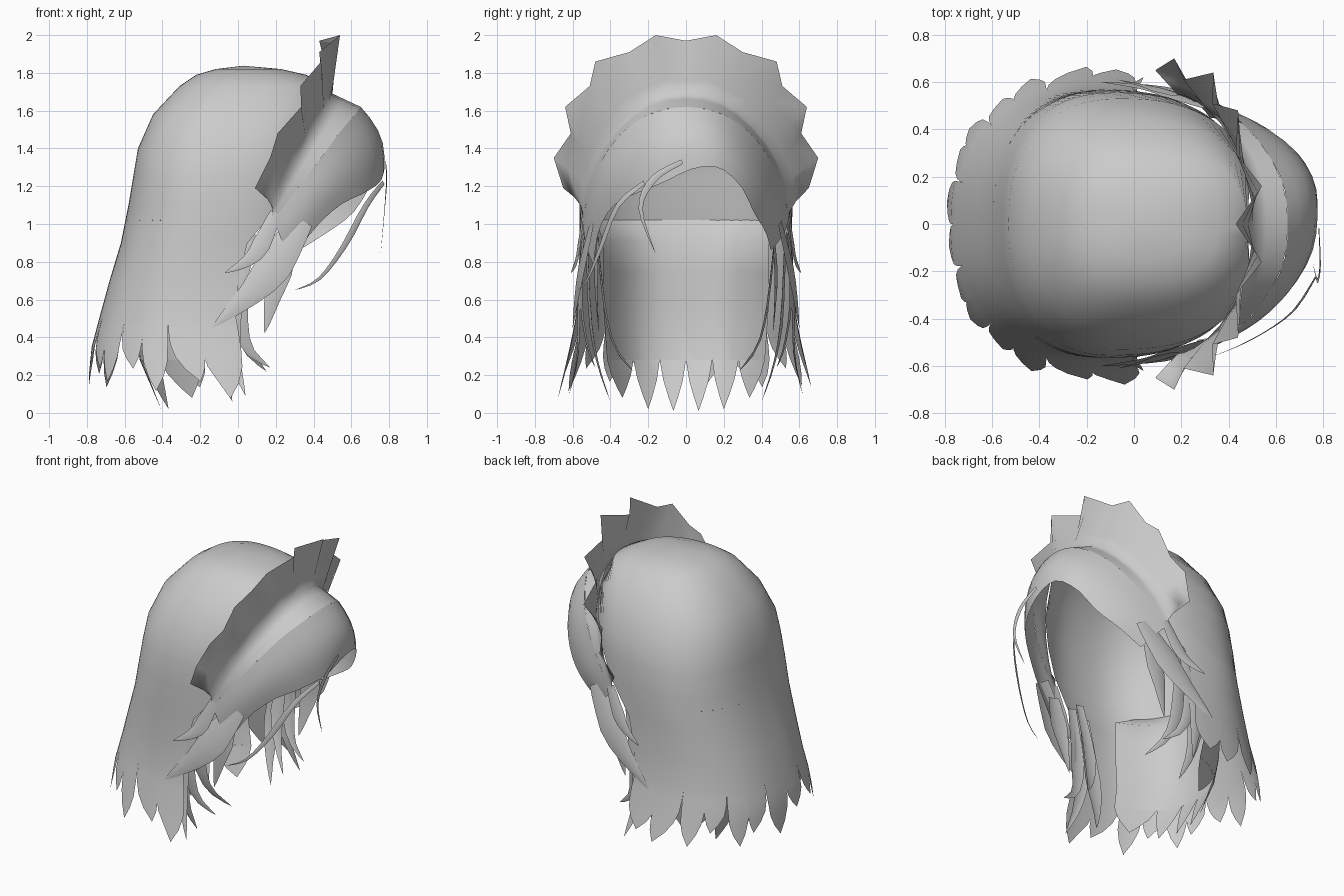
import bpy, bmesh, math
from mathutils import Vector

if "Cube" in bpy.data.objects:
    bpy.data.objects.remove(bpy.data.objects["Cube"])

hair = bpy.data.materials.new("hair grey")
hair.diffuse_color = (0.6, 0.6, 0.6, 1)
hair.use_nodes = True
hair.node_tree.nodes["Principled BSDF"].inputs["Base Color"].default_value = hair.diffuse_color


def finish(name, bm, angle=60):
    bmesh.ops.remove_doubles(bm, verts=bm.verts, dist=0.0005)
    me = bpy.data.meshes.new(name)
    bm.to_mesh(me)
    bm.free()
    ob = bpy.data.objects.new(name, me)
    bpy.context.collection.objects.link(ob)
    me.materials.append(hair)
    bpy.ops.object.select_all(action='DESELECT')
    ob.select_set(True)
    bpy.context.view_layer.objects.active = ob
    bpy.ops.object.shade_smooth_by_angle(angle=math.radians(angle))
    return ob


def loft(bm, rows):
    """Skin a grid of points."""
    grid = [[bm.verts.new(p) for p in r] for r in rows]
    for a, b in zip(grid, grid[1:]):
        for i in range(len(a) - 1):
            bm.faces.new((a[i], b[i], b[i + 1], a[i + 1]))


def along(pts, n):
    """Smooth resampling of a point list (Catmull-Rom)."""
    P = [Vector(p) for p in pts]
    out = []
    for k in range(n):
        s = k / (n - 1) * (len(P) - 1)
        i = min(int(s), len(P) - 2)
        t = s - i
        a, b, c, d = P[max(i - 1, 0)], P[i], P[i + 1], P[min(i + 2, len(P) - 1)]
        out.append(0.5 * (2 * b + (c - a) * t + (2 * a - 5 * b + 4 * c - d) * t * t
                          + (3 * b - a - 3 * c + d) * t ** 3))
    return out


def flip(pts):
    return [(p[0], -p[1], p[2]) for p in pts]


def both(pts):
    """Half profile starting on the centre plane, mirrored to a whole one."""
    return flip(pts[:0:-1]) + [tuple(p) for p in pts]


def strand(bm, pts, width, out=(0, 1, 0), n=9):
    """Flat lock, tapered to a point, lying in the plane facing out."""
    P = along(pts, n)
    rows = []
    for i, p in enumerate(P):
        d = P[min(i + 1, n - 1)] - P[max(i - 1, 0)]
        side = d.cross(Vector(out)).normalized()
        t = i / (n - 1)
        w = width * 0.5 * (0.6 + 1.0 * t if t < 0.4 else (1 - t) / 0.6)
        bulge = Vector(out) * w * 0.25
        rows.append([p - side * w, p + bulge, p + side * w])
    loft(bm, rows)


# ---- Back hair: rows of (z, back x, centre x, front x, half width, cut x)
ROWS = [(0.0, -.80, -.12, .5, .70, .10), (.2, -.79, -.12, .5, .65, .06),
        (.35, -.775, -.12, .5, .615, .02), (.5, -.735, -.12, .5, .585, -.01),
        (.7, -.68, -.12, .5, .57, .0), (.9, -.62, -.12, .5, .565, .05),
        (1.1, -.58, -.1, .5, .565, .22), (1.25, -.555, -.08, .52, .555, .32),
        (1.4, -.53, -.05, .54, .53, .41), (1.58, -.45, -.02, .53, .45, .49),
        (1.73, -.31, .0, .48, .335, .9), (1.79, -.22, .02, .36, .25, .9),
        (1.82, -.12, .03, .23, .16, .9), (1.838, .03, .03, .03, .0, .9)]


def shell(u, z):
    z = max(0, min(z, ROWS[-1][0]))
    i = max(k for k in range(len(ROWS) - 1) if ROWS[k][0] <= z)
    a, b = ROWS[i], ROWS[i + 1]
    t = (z - a[0]) / (b[0] - a[0])
    xb, cx, xf, w, cut = [p + (q - p) * t for p, q in zip(a[1:], b[1:])]
    p = 0.85
    c = (cut - cx) / max(xf - cx, 1e-4)
    c = max(-1, min(1, c))
    th = u * (math.pi - math.acos(math.copysign(abs(c) ** (1 / p), c)))
    co, s = -math.cos(th), math.sin(th)
    x = cx + math.copysign(abs(co) ** p, co) * ((xf - cx) if co > 0 else (cx - xb))
    return Vector((x, math.copysign(abs(s) ** p, s) * w, z))


bm = bmesh.new()
LOW, LOCKS = .5, 14
COLS = LOCKS * 4
levels = [r[0] for r in ROWS if r[0] >= LOW]
loft(bm, [[shell(2 * i / COLS - 1, z) for i in range(COLS + 1)] for z in levels])
# ragged locks hanging from the lower edge
for k in range(LOCKS):
    uc, h = (2 * k + 1) / LOCKS - 1, 1 / LOCKS
    tip = (.07, .18, .12, .2, .09, .15)[(k * 5 + k // 6) % 6] + .07 * (1 - abs(uc))
    lean = (.4, -.5, .2, -.2)[k % 4] * h
    rows = []
    for t, wd in ((0, 1), (.2, 1), (.4, .97), (.6, .85), (.8, .52), (1, .0)):
        z = LOW + (tip - LOW) * t
        rows.append([shell(uc + lean * t * t + h * wd * s, z) for s in (-1, -.5, 0, .5, 1)])
    loft(bm, rows[::-1])
finish("back_hair", bm)

# ---- Inner layer behind the neck, with its own spiky hem
bm = bmesh.new()


def inner(v, z):
    wide = .44 - .07 * max(0, .6 - z)
    x = -.55 + .33 * abs(v) ** 3 + .15 * max(0, .35 - z) / .35
    return Vector((x, v * wide, z))


loft(bm, [[shell(-.5 + i / 16, 1.02) for i in range(17)]]
     + [[inner(i / 8 - 1, z) for i in range(17)] for z in (.91, .75, .6, .45, .28)])
for k, tip in enumerate((.08, .02, .01, .01, .02, .08)):
    vc = (k + .5) / 3 - 1
    loft(bm, [[inner(vc + s * wd / 6, .28 + (tip - .28) * t) for s in (-1, 0, 1)]
              for t, wd in ((0, 1), (.4, .75), (.75, .35), (1, 0))])
finish("inner_hair", bm)

# ---- Fringe: swept from the band edge to an uneven lower edge
EDGE = [(.65, 0, 1.62), (.63, .17, 1.59), (.55, .32, 1.5), (.44, .44, 1.35),
        (.3, .515, 1.17), (.19, .545, 1.02)]
LEFT = [(.775, .03, 1.29), (.765, .17, 1.3), (.7, .29, 1.2), (.61, .36, 1.06),
        (.48, .42, .96), (.32, .45, .86)]
RIGHT = [(.27, -.49, .78), (.4, -.46, .97), (.54, -.38, 1.1), (.66, -.27, 1.16),
         (.75, -.12, 1.22)]
N = 25
top, low = along(both(EDGE), N), along(RIGHT + LEFT, N)
rows = []
for t in (0, .2, .4, .6, .8, 1):
    row = []
    for a, b in zip(top, low):
        p = a.lerp(b, t)
        out = Vector((p.x - .1, p.y, .1)).normalized()
        row.append(p + out * (.045 - .055 * abs(p.y)) * math.sin(math.pi * t))
    rows.append(row)
bm = bmesh.new()
loft(bm, rows)
finish("fringe", bm)

# ---- Headband flaring up into a standing ruffle
BASE = [(.5, 0, 1.69), (.485, .17, 1.66), (.435, .32, 1.55), (.34, .455, 1.385),
        (.245, .53, 1.2), (.18, .55, 1.05)]
RIM = [(.43, 0, 1.97), (.54, .16, 2.0), (.43, .3, 1.91), (.44, .48, 1.86),
       (.33, .51, 1.73), (.335, .64, 1.62), (.21, .61, 1.48), (.17, .7, 1.35),
       (.09, .65, 1.19), (.19, .54, 1.1)]
bm = bmesh.new()
edge, base, rim = along(both(EDGE), 19), along(both(BASE), 19), [Vector(p) for p in both(RIM)]
loft(bm, [edge, [a.lerp(b, .6) for a, b in zip(edge, base)], base,
          [a.lerp(b, .25) for a, b in zip(base, rim)],
          [a.lerp(b, .6) for a, b in zip(base, rim)], rim])
finish("ruffled_headband", bm, 120)

# ---- Side locks, same on both sides: (path, width)
SIDE = [([(.34, .49, 1.02), (.13, .56, .7), (-.14, .6, .45)], .2),
        ([(.2, .54, 1.06), (.09, .57, .84), (-.07, .61, .74)], .1),
        ([(.27, .46, .92), (.2, .47, .68), (.14, .46, .42)], .14),
        ([(.06, .53, .95), (0, .55, .62), (.04, .52, .36), (.17, .48, .24)], .11),
        ([(.0, .54, .95), (-.04, .56, .55), (-.02, .57, .3), (.04, .62, .09)], .12),
        ([(.05, .47, .95), (.0, .43, .6), (.04, .38, .36), (.15, .28, .22)], .10),
        ([(-.03, .52, .9), (-.08, .5, .5), (-.08, .46, .25), (-.03, .4, .06)], .13)]
bm = bmesh.new()
for path, w in SIDE:
    strand(bm, path, w)
    strand(bm, flip(path), w, (0, -1, 0))
finish("side_locks", bm)

# ---- Loose thin strands in front of the face
bm = bmesh.new()
strand(bm, [(.78, -.02, 1.33), (.785, -.17, 1.24), (.775, -.24, 1.08), (.755, -.16, .84)],
       .04, (1, 0, 0), 13)
strand(bm, [(.77, -.22, 1.22), (.68, -.36, 1.1), (.56, -.45, .88), (.43, -.52, .71),
            (.3, -.57, .65)], .04, (.5, -.8, 0), 13)
finish("loose_strands", bm)
